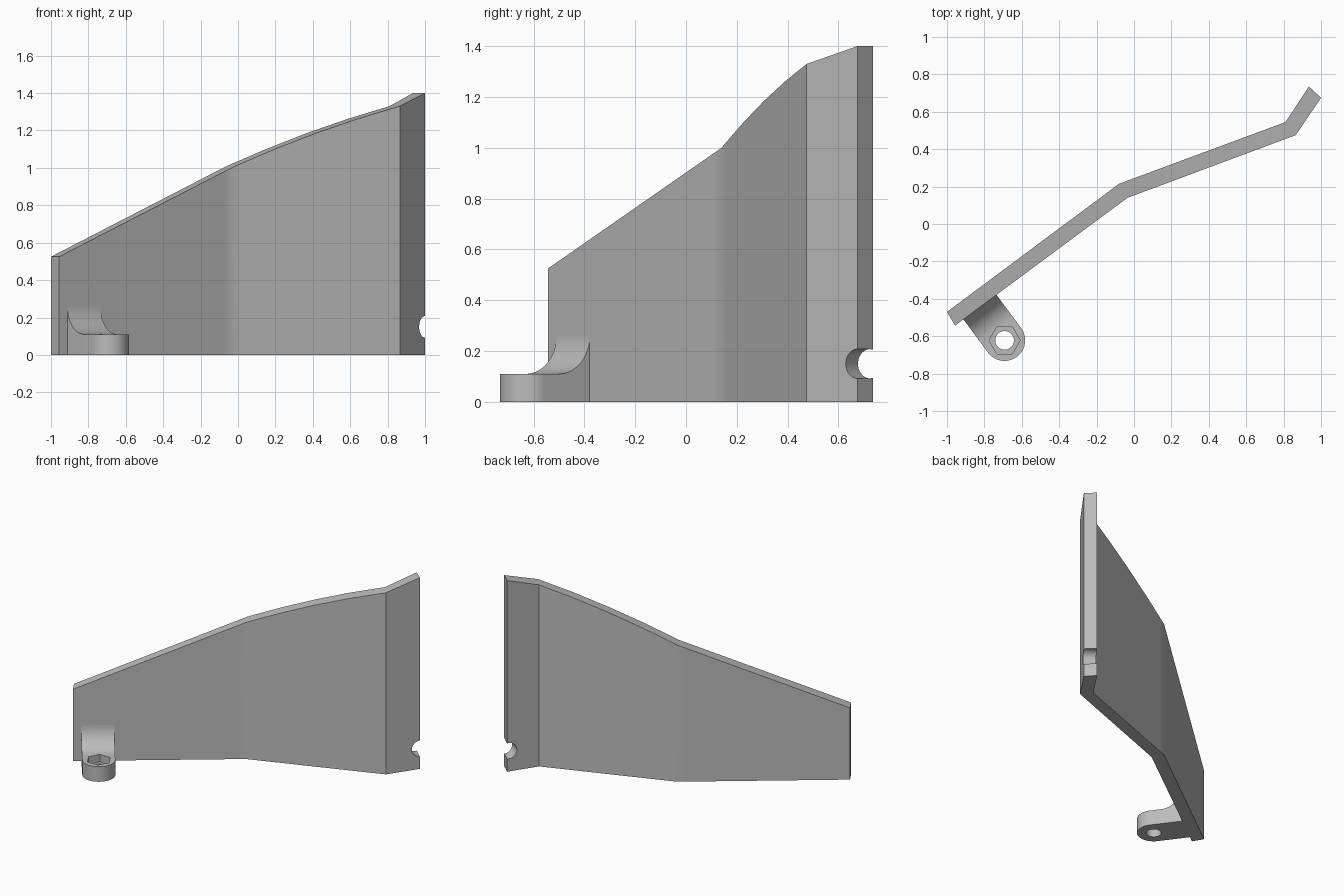
import bpy, bmesh, math
from mathutils import Vector, Matrix

if "Cube" in bpy.data.objects:
    bpy.data.objects.remove(bpy.data.objects["Cube"], do_unlink=True)

grey = bpy.data.materials.new("plain grey")
grey.use_nodes = True
GREY = (0.5, 0.5, 0.5, 1)
grey.diffuse_color = GREY
grey.node_tree.nodes["Principled BSDF"].inputs["Base Color"].default_value = GREY


def loft(name, rings):
    """Skin a row of four-cornered sections and cap both ends."""
    bm = bmesh.new()
    rows = [[bm.verts.new(p) for p in ring] for ring in rings]
    for a, b in zip(rows, rows[1:]):
        for i in range(4):
            j = (i + 1) % 4
            bm.faces.new((a[i], a[j], b[j], b[i]))
    bm.faces.new(rows[0])
    bm.faces.new(rows[-1])
    bmesh.ops.remove_doubles(bm, verts=bm.verts, dist=1e-4)
    bmesh.ops.recalc_face_normals(bm, faces=bm.faces)
    mesh = bpy.data.meshes.new(name)
    bm.to_mesh(mesh)
    bm.free()
    obj = bpy.data.objects.new(name, mesh)
    bpy.context.collection.objects.link(obj)
    mesh.materials.append(grey)
    return obj


def drill(obj, sides, radius, depth, matrix):
    """Cut a straight hole through a part."""
    bpy.ops.mesh.primitive_cylinder_add(vertices=sides, radius=radius, depth=depth)
    cutter = bpy.context.object
    cutter.matrix_world = matrix
    cutter.hide_render = True
    cutter.data.materials.append(grey)
    mod = obj.modifiers.new("hole", 'BOOLEAN')
    mod.operation = 'DIFFERENCE'
    mod.solver = 'EXACT'
    mod.object = cutter
    bpy.context.view_layer.objects.active = obj
    bpy.ops.object.modifier_apply(modifier=mod.name)
    bpy.data.objects.remove(cutter, do_unlink=True)


def finish(obj):
    bpy.ops.object.select_all(action='DESELECT')
    obj.select_set(True)
    bpy.context.view_layer.objects.active = obj
    bpy.ops.object.shade_smooth_by_angle(angle=math.radians(30))


# Bent wall: front point, back point and height at each corner
front = [Vector(p) for p in ((-0.957, -0.543), (-0.035, 0.14), (0.865, 0.475), (1.0, 0.675))]
back = [Vector(p) for p in ((-1.0, -0.47), (-0.08, 0.215), (0.81, 0.545), (0.935, 0.735))]
height = [0.525, 1.0, 1.33, 1.4]
steps = [(0, 0.95), (0, 0.06, 0.25, 0.5, 0.75), (0, 1)]
rings = []
for k, ts in enumerate(steps):
    for t in ts:
        f, b = front[k].lerp(front[k + 1], t), back[k].lerp(back[k + 1], t)
        z = height[k] + (height[k + 1] - height[k]) * t
        if k == 1:
            z += 0.08 * t * (1 - t)      # gentle crown on the middle panel
        rings.append([(*f, 0), (*b, 0), (*b, z), (*f, z)])
wall = loft("bent_wall", rings)

# Half-round notch in the tall end
along = (front[3] - front[2]).normalized()
axis = Vector((along.y, -along.x, 0))
spot = (front[3] + back[3]) / 2 - along * 0.005
turn = axis.to_track_quat('Z', 'Y').to_matrix().to_4x4()
drill(wall, 48, 0.058, 0.4, Matrix.Translation((*spot, 0.15)) @ turn)
finish(wall)

# Mounting lug: concave fillet at the wall, flat tab, rounded tip
run = (front[1] - front[0]).normalized()
out = Vector((run.y, -run.x))
eye = Vector((-0.692, -0.622))
reach = (eye - front[0]).dot(out)
foot = eye - out * reach
half, thick, fillet = 0.11, 0.11, 0.15
stations = [(-0.01, half, thick + fillet)]
for i in range(13):
    a = math.pi / 2 * i / 12
    stations.append((fillet * (1 - math.cos(a)), half, thick + fillet * (1 - math.sin(a))))
for i in range(17):
    a = math.pi / 2 * min(i / 16, 0.995)
    stations.append((reach + half * math.sin(a), half * math.cos(a), thick))
rings = []
for u, w, h in stations:
    l, r = foot + out * u - run * w, foot + out * u + run * w
    rings.append([(*l, 0), (*r, 0), (*r, h), (*l, h)])
lug = loft("mounting_lug", rings)

# Bolt hole and hexagonal nut pocket
drill(lug, 40, 0.05, 0.5, Matrix.Translation((*eye, 0.05)))
drill(lug, 6, 0.083, 0.2, Matrix.Translation((*eye, 0.155)) @ Matrix.Rotation(math.pi / 6, 4, 'Z'))
finish(lug)
